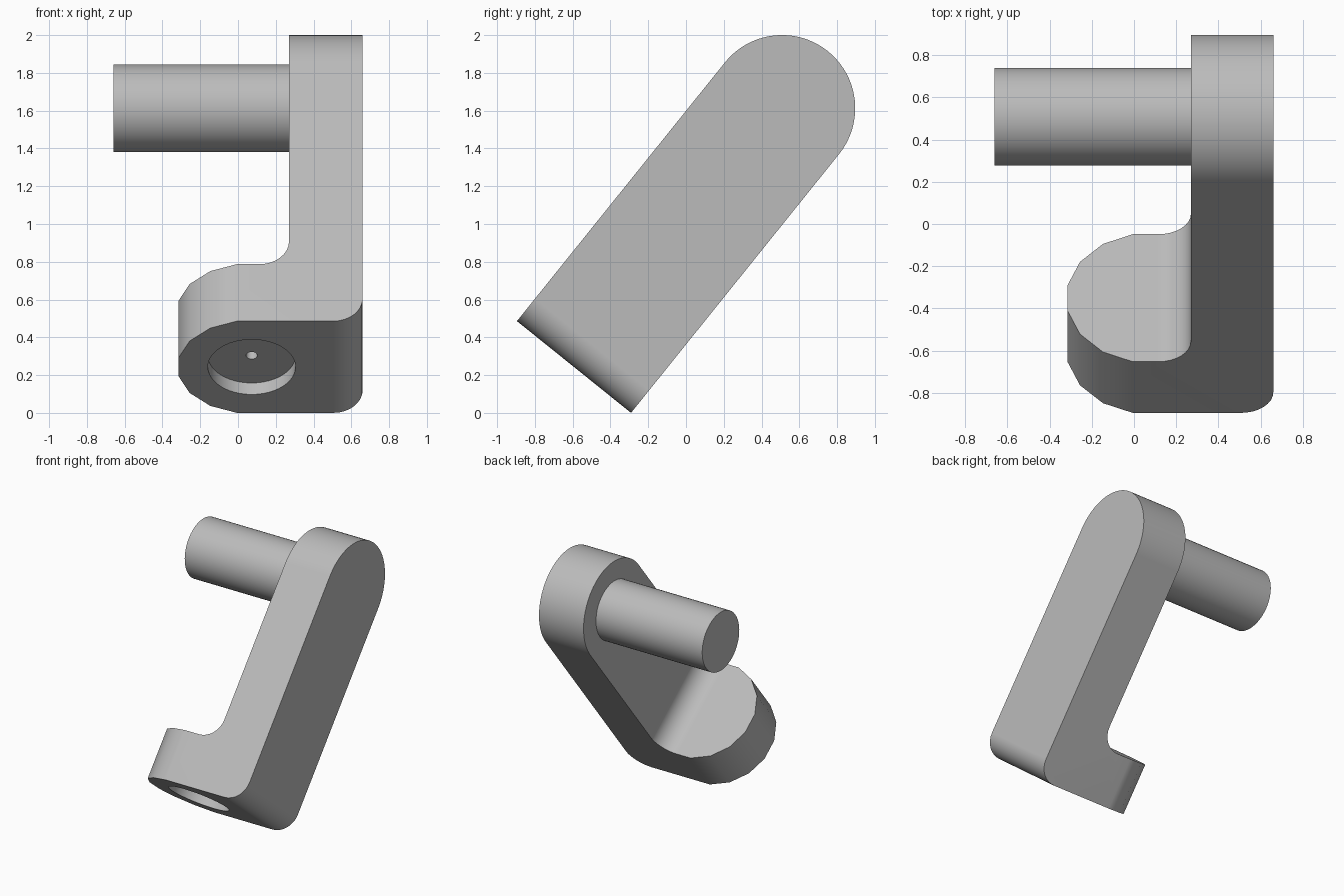
import bpy
from math import sin, cos, pi, radians
from mathutils import Vector, Matrix

if "Cube" in bpy.data.objects:
    bpy.data.objects.remove(bpy.data.objects["Cube"], do_unlink=True)

R = 0.3875            # half width of the arm and foot
LEFT, RIGHT = 0.27, 0.66
THICK, FILLET = 0.387, 0.155
REACH = 1.7576        # foot face to pin axis
FOOT_X, PIN_R = 0.0725, 0.232
TILT = Matrix.Translation((0, -0.593, 0.243)) @ Matrix.Rotation(radians(-38.8), 4, 'X')

grey = bpy.data.materials.new("plain grey")
grey.use_nodes = True
COLOUR = (0.5, 0.5, 0.5, 1)
grey.diffuse_color = COLOUR
grey.node_tree.nodes["Principled BSDF"].inputs["Base Color"].default_value = COLOUR


def arc(cx, cy, r, start, end, steps):
    angles = [radians(start + (end - start) * i / steps) for i in range(steps + 1)]
    return [(cx + r * cos(a), cy + r * sin(a)) for a in angles]


def prism(name, outline, place, low, high):
    """Extrude a closed outline; place(a, b, t) maps it into space."""
    n = len(outline)
    verts = [place(a, b, t) for t in (low, high) for a, b in outline]
    faces = [range(n), range(n, 2 * n)]
    faces += [(i, (i + 1) % n, n + (i + 1) % n, n + i) for i in range(n)]
    mesh = bpy.data.meshes.new(name)
    mesh.from_pydata(verts, [], [list(f) for f in faces])
    mesh.materials.append(grey)
    ob = bpy.data.objects.new(name, mesh)
    bpy.context.collection.objects.link(ob)
    select(ob)
    bpy.ops.object.mode_set(mode='EDIT')
    bpy.ops.mesh.select_all(action='SELECT')
    bpy.ops.mesh.normals_make_consistent(inside=False)
    bpy.ops.object.mode_set(mode='OBJECT')
    return ob


def select(ob):
    bpy.ops.object.select_all(action='DESELECT')
    ob.select_set(True)
    bpy.context.view_layer.objects.active = ob


def carve(ob, tool, operation):
    mod = ob.modifiers.new("carve", 'BOOLEAN')
    mod.object, mod.operation, mod.solver = tool, operation, 'EXACT'
    select(ob)
    bpy.ops.object.modifier_apply(modifier=mod.name)
    bpy.data.objects.remove(tool, do_unlink=True)


def finish(ob):
    select(ob)
    bpy.ops.object.shade_smooth_by_angle(angle=radians(32))
    mod = ob.modifiers.new("even shading", 'WEIGHTED_NORMAL')
    mod.keep_sharp = True


def along_x(a, b, t):
    return (t, a, b)


def along_y(a, b, t):
    return (a, t, b)


def along_z(a, b, t):
    return (a, b, t)


# L-shaped side profile with a rounded heel and inner fillet
profile = [(-1, 0)]
profile += arc(RIGHT - FILLET, FILLET, FILLET, -90, 0, 8)
profile += [(RIGHT, 3), (LEFT, 3)]
profile += arc(LEFT - FILLET, THICK + FILLET, FILLET, 0, -90, 8)
profile += [(-1, THICK)]
bracket = prism("crank_arm", profile, along_y, -0.6, 0.6)

# Rounded top of the arm
top = [(-R, -1), (R, -1)] + arc(0, REACH, R, 0, 180, 40)
carve(bracket, prism("arm_outline", top, along_x, -2, 2), 'INTERSECT')

# Rounded end of the foot, slightly flared so only its curve trims
corner = R / cos(pi / 16)
foot = arc(FOOT_X, 0, corner, 101.25, 258.75, 7)
foot[0] = (foot[0][0], R + 0.0005)
foot[-1] = (foot[-1][0], -R - 0.0005)
foot += [(1, -R - 0.05), (1, R + 0.05)]
carve(bracket, prism("foot_outline", foot, along_z, -0.5, 3), 'INTERSECT')

# Shallow socket with a small centre hole in the foot
for radius, depth in ((PIN_R, 0.078), (0.03, 0.2)):
    ring = arc(FOOT_X, 0, radius, 0, 360, 48)[:-1]
    carve(bracket, prism("socket", ring, along_z, -0.1, depth), 'DIFFERENCE')
bracket.data.transform(TILT)
finish(bracket)

# Handle pin
ring = arc(0, REACH, PIN_R, 0, 360, 48)[:-1]
pin = prism("handle_pin", ring, along_x, -0.66, LEFT + 0.03)
pin.data.transform(TILT)
finish(pin)
